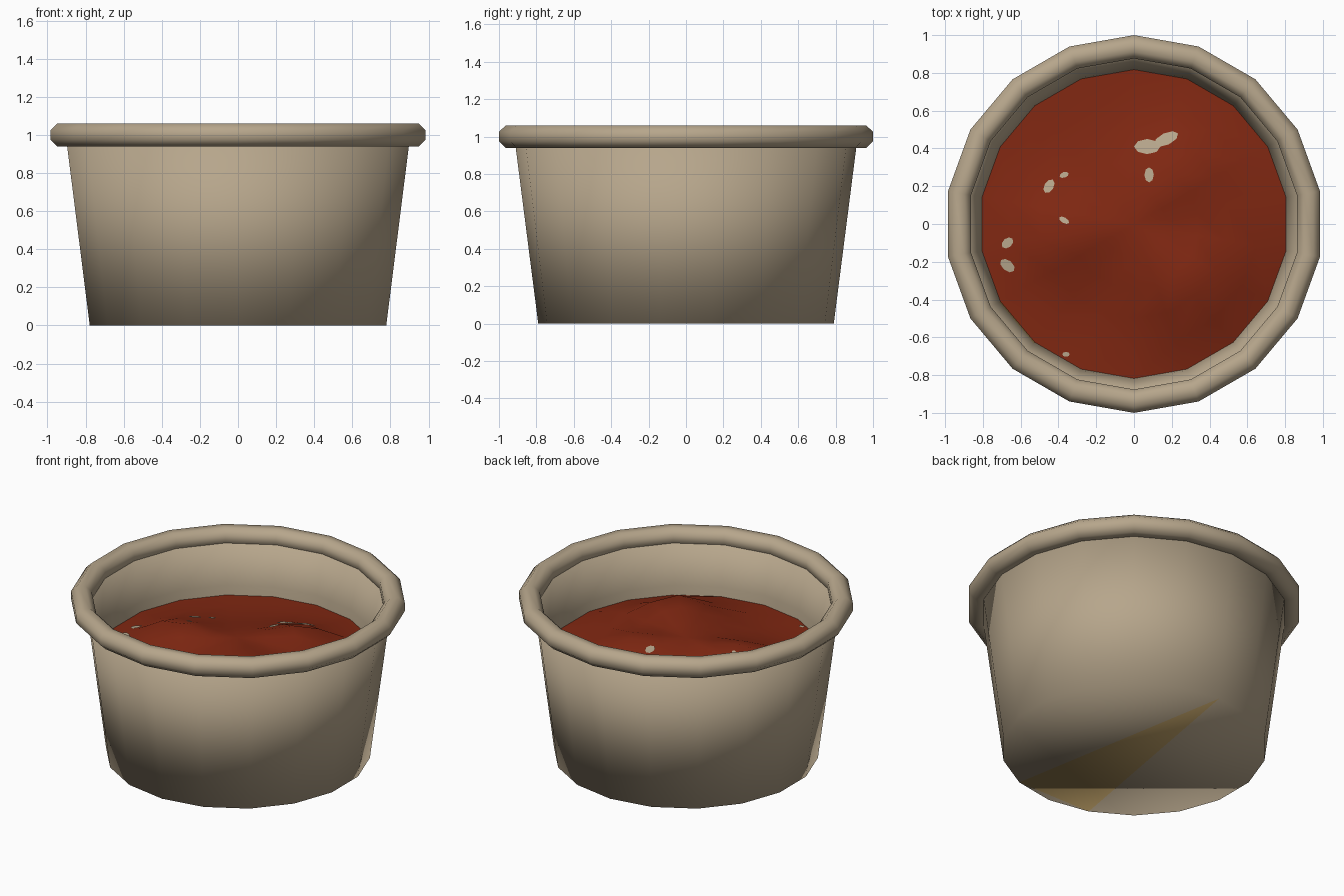
import bpy, bmesh, math
from mathutils import Vector
from mathutils.bvhtree import BVHTree

if "Cube" in bpy.data.objects:
    bpy.data.objects.remove(bpy.data.objects["Cube"])

SIDES = 18


def material(name, rgb):
    m = bpy.data.materials.new(name)
    m.diffuse_color = (*rgb, 1)
    m.use_nodes = True
    m.node_tree.nodes["Principled BSDF"].inputs["Base Color"].default_value = m.diffuse_color
    return m


clay = material("tan clay", (0.47, 0.38, 0.26))
sauce_red = material("deep red sauce", (0.22, 0.021, 0.006))
stain = material("orange stain", (0.50, 0.34, 0.13))


def ring(bm, r, z, height=None):
    """18 vertices with one pointing along +y."""
    out = []
    for i in range(SIDES):
        a = math.pi / 2 + i * math.tau / SIDES
        x, y = r * math.cos(a), r * math.sin(a)
        out.append(bm.verts.new((x, y, height(x, y) if height else z)))
    return out


def bridge(bm, a, b):
    n = SIDES
    return [bm.faces.new((a[i], a[(i + 1) % n], b[(i + 1) % n], b[i])) for i in range(n)]


def finish(bm, name, mats, recalc=True):
    if recalc:
        bmesh.ops.recalc_face_normals(bm, faces=bm.faces)
    for f in bm.faces:
        f.smooth = True
    me = bpy.data.meshes.new(name)
    bm.to_mesh(me)
    bm.free()
    ob = bpy.data.objects.new(name, me)
    bpy.context.collection.objects.link(ob)
    for m in mats:
        me.materials.append(m)
    return ob


# Bowl: tapered wall outside and inside, closed floor
bm = bmesh.new()
profile = [(0.79, 0.0), (0.918, 1.0), (0.882, 1.0), (0.825, 0.72), (0.815, 0.64), (0.74, 0.06)]
rings = [ring(bm, r, z) for r, z in profile]
for k in range(len(rings) - 1):
    faces = bridge(bm, rings[k], rings[k + 1])
    if k == 3:
        faces[6].material_index = 1          # small stain at the sauce line
bm.faces.new(rings[-1])
# underside, split so a stained wedge crosses it
b = rings[0]
bm.faces.new(b[0:9])
bm.faces.new((b[0], b[8], b[10])).material_index = 1
bm.faces.new((b[8], b[9], b[10]))
bm.faces.new(b[10:] + [b[0]])
finish(bm, "bowl", [clay, stain])

# Rolled rim: eight-sided tube
bm = bmesh.new()
tube = []
for k in range(8):
    a = math.radians(22.5 + 45 * k)
    tube.append(ring(bm, 0.938 + 0.067 * math.cos(a), 1.0 + 0.065 * math.sin(a)))
for k in range(8):
    bridge(bm, tube[k], tube[(k + 1) % 8])
finish(bm, "rim", [clay])

# Sauce: lumpy mound inside the bowl
LUMPS = [(0.32, -0.34, 0.14, 0.25), (-0.43, -0.08, 0.11, 0.20),
         (0.28, 0.28, 0.11, 0.22), (0.0, 0.0, 0.09, 0.35), (0.60, -0.05, 0.07, 0.18)]


def sauce_height(x, y):
    fade = min(1.0, max(0.0, (0.82 - math.hypot(x, y)) / 0.2))
    return 0.66 + fade * sum(h * math.exp(-((x - cx) ** 2 + (y - cy) ** 2) / (w * w))
                             for cx, cy, h, w in LUMPS)


bm = bmesh.new()
levels = [ring(bm, r, 0, sauce_height) for r in (0.82, 0.66, 0.5, 0.34, 0.17)]
for k in range(4):
    bridge(bm, levels[k], levels[k + 1])
centre = bm.verts.new((0, 0, sauce_height(0, 0)))
for i in range(SIDES):
    bm.faces.new((levels[-1][i], levels[-1][(i + 1) % SIDES], centre))
for f in bm.faces:
    f.normal_update()
    if f.normal.z < 0:
        f.normal_flip()
tree = BVHTree.FromBMesh(bm)
finish(bm, "sauce", [sauce_red], recalc=False)

# Pale flecks on the sauce: x, y, half length, half width, angle
FLECKS = [(0.07, 0.41, 0.07, 0.04, 0), (0.17, 0.45, 0.07, 0.032, 25), (0.08, 0.26, 0.04, 0.025, 90),
          (-0.45, 0.2, 0.04, 0.025, 60), (-0.37, 0.26, 0.025, 0.015, 20),
          (-0.37, 0.02, 0.03, 0.015, -30), (-0.67, -0.1, 0.035, 0.025, 40),
          (-0.67, -0.22, 0.045, 0.028, -40), (-0.36, -0.69, 0.02, 0.013, 0)]
bm = bmesh.new()
for x, y, l, w, deg in FLECKS:
    t = math.radians(deg)
    vs = []
    for i in range(8):
        a = math.tau * i / 8
        px = x + l * math.cos(a) * math.cos(t) - w * math.sin(a) * math.sin(t)
        py = y + l * math.cos(a) * math.sin(t) + w * math.sin(a) * math.cos(t)
        hit = tree.ray_cast(Vector((px, py, 2)), Vector((0, 0, -1)))[0]
        vs.append(bm.verts.new((px, py, (hit.z if hit else 0.66) + 0.006)))
    bm.faces.new(vs)
finish(bm, "sauce_flecks", [clay], recalc=False)
